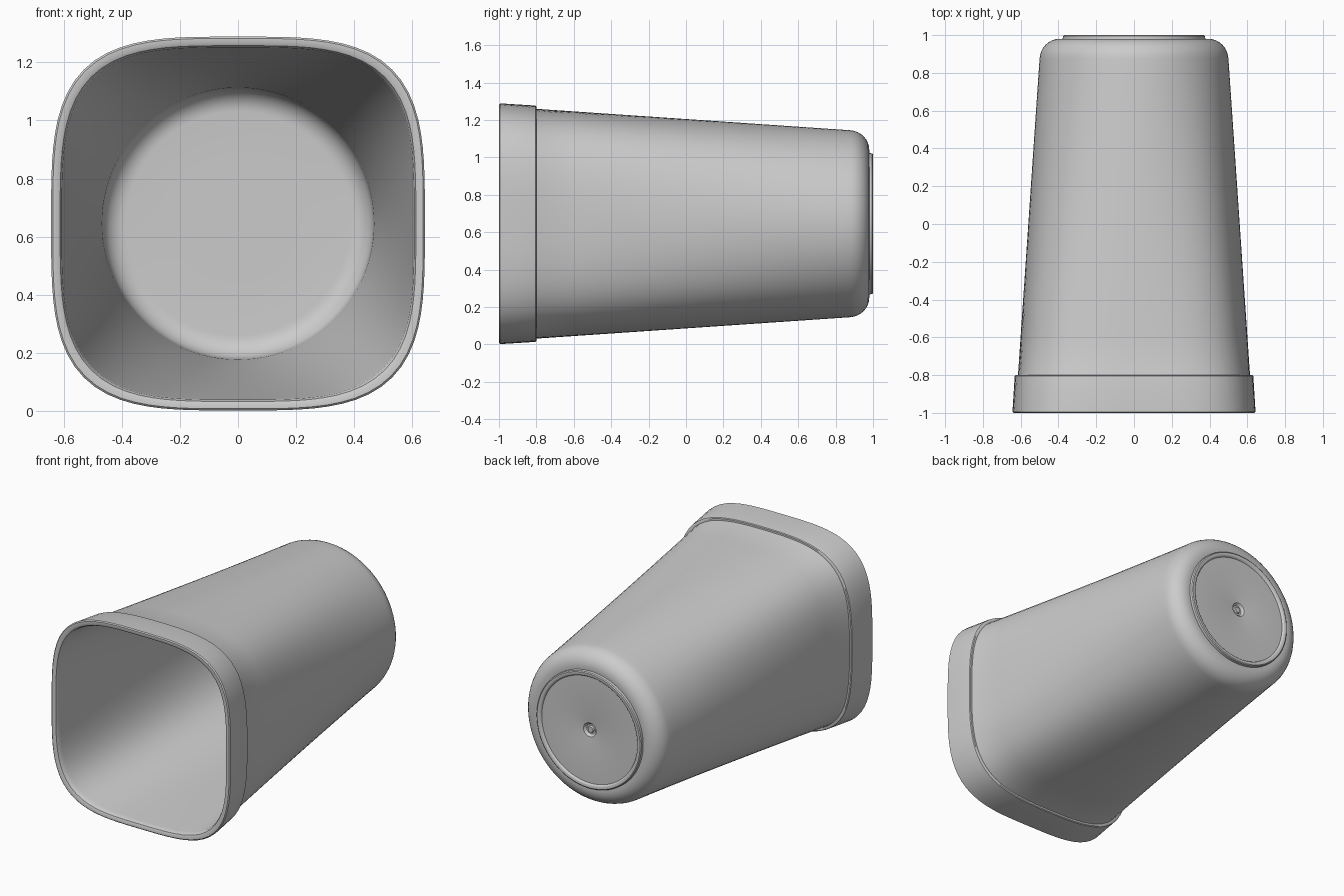
import bpy, bmesh, math

if "Cube" in bpy.data.objects:
    bpy.data.objects.remove(bpy.data.objects["Cube"])

SEGS = 96
CZ = 0.645          # height of the cup axis
END = 0.87          # where the section has become a circle
POWER = 3.6         # squareness of the mouth

mat = bpy.data.materials.new("light grey")
mat.diffuse_color = (0.6, 0.6, 0.6, 1)
mat.use_nodes = True
mat.node_tree.nodes["Principled BSDF"].inputs["Base Color"].default_value = mat.diffuse_color


def ring(bm, half, y):
    """Section that changes from rounded square (mouth) to circle (base)."""
    t = min(1, max(0, (y + 1) / (END + 1)))
    verts = []
    for i in range(SEGS):
        a = 2 * math.pi * i / SEGS
        c, s = math.cos(a), math.sin(a)
        square = (abs(c) ** POWER + abs(s) ** POWER) ** (-1 / POWER)
        r = half * (square * (1 - t) + t)
        verts.append(bm.verts.new((r * c, y, CZ + r * s)))
    return verts


def wall(h0, y0, h1, y1, steps):
    return [(h0 + (h1 - h0) * k / steps, y0 + (y1 - y0) * k / steps)
            for k in range(steps + 1)]


def fillet(h, y, rh, ry, a0, a1, steps=8):
    """Elliptical arc around (h, y)."""
    return [(h + rh * math.cos(math.radians(a0 + (a1 - a0) * k / steps)),
             y + ry * math.sin(math.radians(a0 + (a1 - a0) * k / steps)))
            for k in range(steps + 1)]


# underside: central nub and dimple, recessed disc, raised foot ring
profile = [(0.008, 0.982), (0.018, 0.982), (0.022, 0.972), (0.032, 0.972),
           (0.045, 0.987), (0.05, 0.988), (0.344, 0.988), (0.35, 0.998),
           (0.354, 1.0), (0.37, 1.0), (0.376, 0.995), (0.378, 0.979)]
# rounded base edge, tapering body
profile += fillet(0.395, 0.87, 0.105, 0.11, 90, 4)
profile += wall(0.503, 0.83, 0.614, -0.797, 8)
# rim band with step and rounded lip
profile += [(0.615, -0.8), (0.626, -0.8), (0.631, -0.804)]
profile += wall(0.632, -0.81, 0.643, -0.985, 2)
profile += [(0.643, -0.994), (0.637, -1.0), (0.622, -1.0), (0.612, -0.995),
            (0.606, -0.982)]
# inner wall, inner fillet and floor
profile += wall(0.604, -0.96, 0.468, 0.82, 8)
profile += fillet(0.386, 0.86, 0.08, 0.08, 0, 90)
profile += [(0.2, 0.94), (0.01, 0.94)]

bm = bmesh.new()
rings = [ring(bm, h, y) for h, y in profile]
for a, b in zip(rings, rings[1:]):
    for i in range(SEGS):
        j = (i + 1) % SEGS
        bm.faces.new((a[i], a[j], b[j], b[i]))
bm.faces.new(rings[0])
bm.faces.new(rings[-1])
bmesh.ops.recalc_face_normals(bm, faces=bm.faces)

mesh = bpy.data.meshes.new("cup")
bm.to_mesh(mesh)
bm.free()
mesh.materials.append(mat)
cup = bpy.data.objects.new("cup", mesh)
bpy.context.collection.objects.link(cup)
bpy.context.view_layer.objects.active = cup
cup.select_set(True)
bpy.ops.object.shade_smooth_by_angle(angle=math.radians(35))
